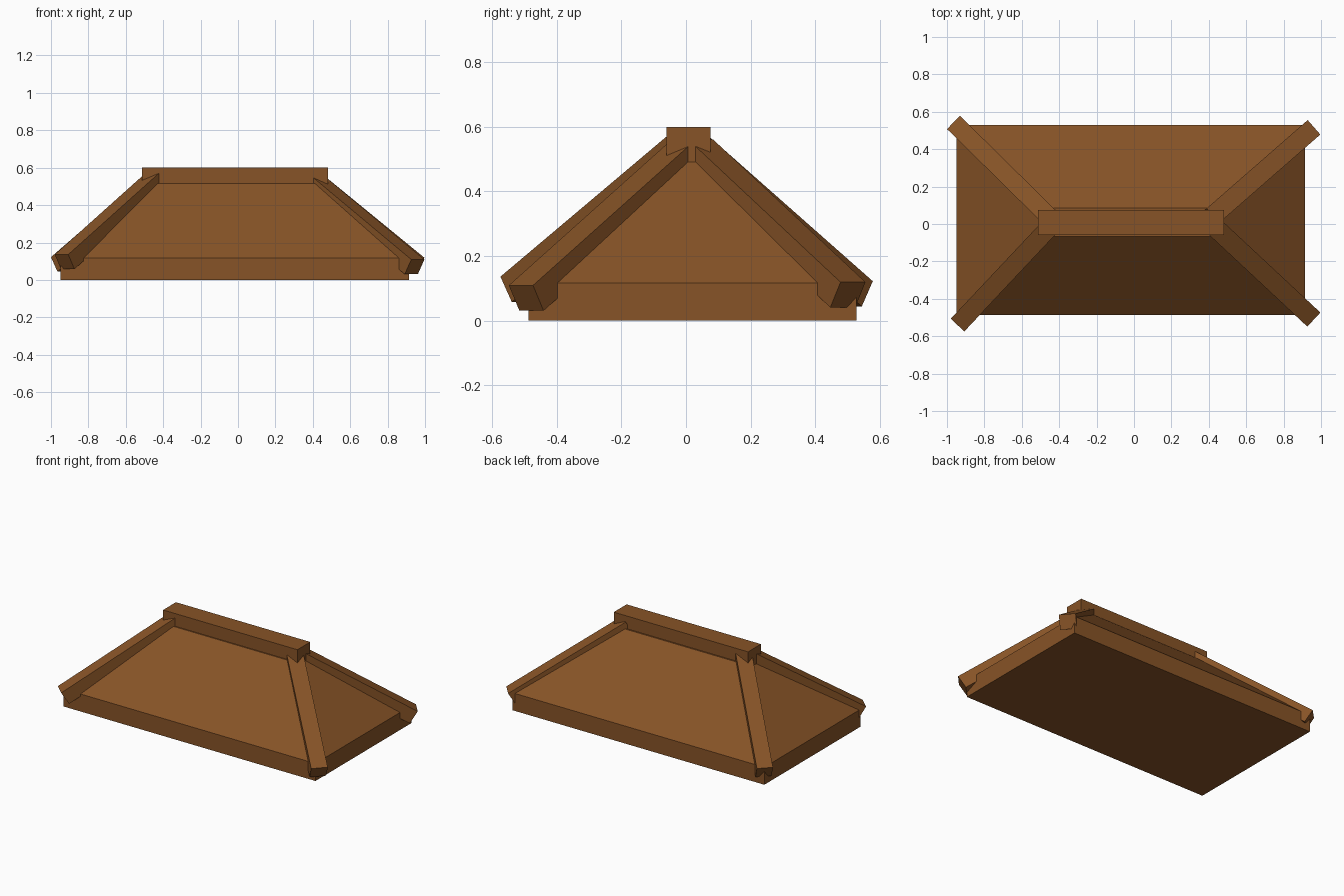
import bpy
from mathutils import Vector

if "Cube" in bpy.data.objects:
    bpy.data.objects.remove(bpy.data.objects["Cube"])

# One timber colour
wood = bpy.data.materials.new("brown wood")
wood.diffuse_color = (0.242, 0.087, 0.020, 1)
wood.use_nodes = True
wood.node_tree.nodes["Principled BSDF"].inputs["Base Color"].default_value = wood.diffuse_color

BOX_FACES = [(3, 2, 1, 0), (4, 5, 6, 7), (0, 1, 5, 4),
             (1, 2, 6, 5), (2, 3, 7, 6), (3, 0, 4, 7)]


def make(name, verts, faces):
    me = bpy.data.meshes.new(name)
    me.from_pydata(verts, [], faces)
    me.materials.append(wood)
    ob = bpy.data.objects.new(name, me)
    bpy.context.collection.objects.link(ob)
    return ob


def rect(x0, x1, y0, y1, z):
    return [(x0, y0, z), (x1, y0, z), (x1, y1, z), (x0, y1, z)]


# Roof body: vertical eave band, then four slopes up to a narrow flat top
base = rect(-0.95, 0.915, -0.487, 0.528, 0)
eave = rect(-0.95, 0.915, -0.487, 0.528, 0.117)
top = rect(-0.48, 0.455, -0.068, 0.086, 0.515)
faces = [(3, 2, 1, 0), (8, 9, 10, 11)]
for k in (0, 4):
    faces += [(k + i, k + (i + 1) % 4, k + 4 + (i + 1) % 4, k + 4 + i) for i in range(4)]
make("roof_body", base + eave + top, faces)

# Ridge beam
make("ridge_beam", rect(-0.513, 0.482, -0.06, 0.076, 0.46)
     + rect(-0.513, 0.482, -0.06, 0.076, 0.6), BOX_FACES)


def hip_beam(name, a, b, upper, depth=0.092, extend=0.03):
    """Square-cut beam; a-b is the top edge of its lower end, upper is the top of its centre line."""
    a, b, upper = Vector(a), Vector(b), Vector(upper)
    mid = (a + b) / 2
    d = (upper - mid).normalized()
    side = Vector((-d.y, d.x, 0)).normalized() * ((b - a).length / 2)
    down = d.cross(side).normalized() * depth
    if down.z > 0:
        down = -down
    far = upper + d * extend
    verts = [p + s + v for p in (mid, far)
             for s, v in ((-side, down), (side, down), (side, down * 0), (-side, down * 0))]
    ob = make(name, verts, BOX_FACES)
    return ob


# Four slightly uneven hip beams over the corners
hip_beam("hip_beam_front_left", (-0.98, -0.507, 0.136), (-0.907, -0.574, 0.136), (-0.465, -0.032, 0.565))
hip_beam("hip_beam_front_right", (0.925, -0.547, 0.109), (0.998, -0.475, 0.109), (0.442, -0.026, 0.543))
hip_beam("hip_beam_back_right", (0.998, 0.480, 0.119), (0.927, 0.554, 0.119), (0.442, 0.062, 0.545))
hip_beam("hip_beam_back_left", (-1.0, 0.508, 0.122), (-0.93, 0.578, 0.122), (-0.468, 0.053, 0.555))

# Keep all face normals outward
import bmesh
for ob in bpy.data.objects:
    bm = bmesh.new()
    bm.from_mesh(ob.data)
    bmesh.ops.recalc_face_normals(bm, faces=bm.faces)
    bm.to_mesh(ob.data)
    bm.free()
